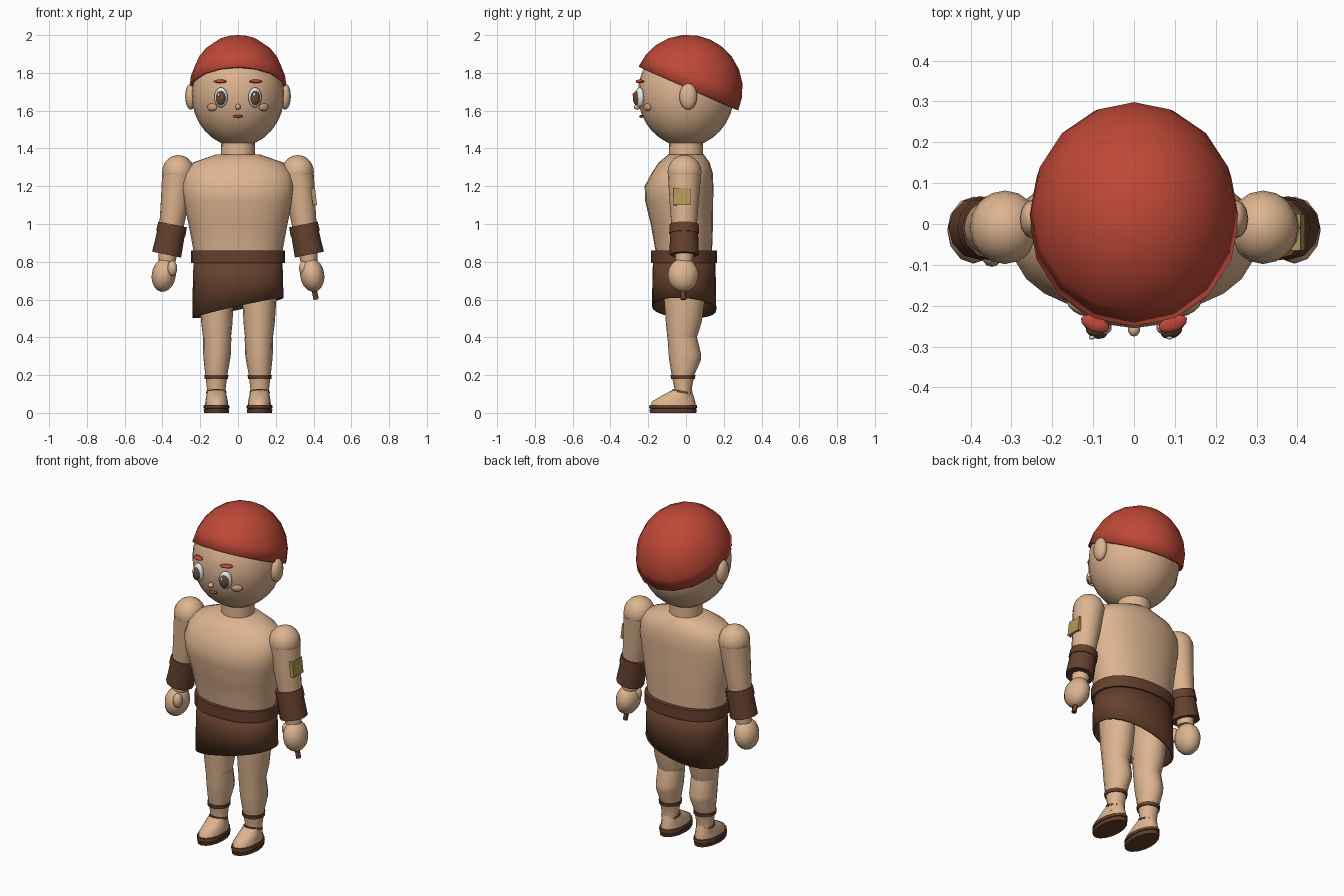
import bpy, bmesh, math
from mathutils import Vector, Matrix

if "Cube" in bpy.data.objects:
    bpy.data.objects.remove(bpy.data.objects["Cube"])


def mat(name, r, g, b):
    m = bpy.data.materials.new(name)
    m.diffuse_color = (r, g, b, 1)
    m.use_nodes = True
    m.node_tree.nodes["Principled BSDF"].inputs["Base Color"].default_value = m.diffuse_color
    return m


SKIN = mat("skin", .73, .46, .28)
RED = mat("red hair", .52, .065, .038)
BROWN = mat("leather brown", .13, .052, .026)
GOLD = mat("gold", .46, .31, .10)
WHITE = mat("eye white", .85, .85, .85)
IRIS = mat("iris brown", .14, .07, .04)
CHEEK = mat("cheek tan", .60, .33, .18)
MOUTH = mat("mouth red", .30, .06, .04)


def finish(name, bm, material, angle=50):
    bmesh.ops.recalc_face_normals(bm, faces=bm.faces)
    me = bpy.data.meshes.new(name)
    bm.to_mesh(me)
    bm.free()
    ob = bpy.data.objects.new(name, me)
    bpy.context.collection.objects.link(ob)
    me.materials.append(material)
    bpy.ops.object.select_all(action='DESELECT')
    ob.select_set(True)
    bpy.context.view_layer.objects.active = ob
    bpy.ops.object.shade_smooth_by_angle(angle=math.radians(angle))
    return ob


def ball(name, c, r, material, seg=16, rings=10, rx=0, ry=0, rz=0):
    bm = bmesh.new()
    rot = Matrix.Rotation(rz, 4, 'Z') @ Matrix.Rotation(ry, 4, 'Y') @ Matrix.Rotation(rx, 4, 'X')
    bmesh.ops.create_uvsphere(bm, u_segments=seg, v_segments=rings, radius=1,
                              matrix=Matrix.Translation(c) @ rot @ Matrix.Diagonal((*r, 1)))
    return finish(name, bm, material, 80)


def loft(name, rings, material, n=16, caps=True, power=1.0):
    """Stack of horizontal rings (cx, cy, z, rx, ry); power below 1 squares them."""
    bm = bmesh.new()
    loops = []
    for cx, cy, z, rx, ry in rings:
        loop = []
        for i in range(n):
            a = 2 * math.pi * i / n
            c, s = math.cos(a), math.sin(a)
            loop.append(bm.verts.new((cx + rx * math.copysign(abs(c) ** power, c),
                                      cy + ry * math.copysign(abs(s) ** power, s), z)))
        loops.append(loop)
    for a, b in zip(loops, loops[1:]):
        for i in range(n):
            bm.faces.new((a[i], a[(i + 1) % n], b[(i + 1) % n], b[i]))
    if caps:
        bm.faces.new(loops[0])
        bm.faces.new(loops[-1])
    return finish(name, bm, material)


def rod(name, p, q, r1, r2, material, n=12):
    p, q = Vector(p), Vector(q)
    bm = bmesh.new()
    m = Matrix.Translation((p + q) / 2) @ (q - p).to_track_quat('Z', 'Y').to_matrix().to_4x4()
    bmesh.ops.create_cone(bm, cap_ends=True, segments=n, radius1=r1, radius2=r2,
                          depth=(q - p).length, matrix=m)
    return finish(name, bm, material)


# Head, neck and tilted hair cap
ball("head", (0, 0, 1.69), (.247, .255, .28), SKIN, 24, 16)
loft("neck", [(0, 0, 1.33, .092, .092), (0, 0, 1.45, .09, .09)], SKIN)
bm = bmesh.new()
bmesh.ops.create_uvsphere(bm, u_segments=16, v_segments=12, radius=1)
bmesh.ops.delete(bm, geom=[v for v in bm.verts if v.co.z < -.01], context='VERTS')
bm.transform(Matrix.Translation((0, .013, 1.718)) @ Matrix.Rotation(-.415, 4, 'X')
             @ Matrix.Diagonal((.258, .288, .283, 1)))
hair = finish("hair_cap", bm, RED)
mod = hair.modifiers.new("thickness", 'SOLIDIFY')
mod.thickness = .014
mod.offset = -1

# Face
ball("nose", (0, -.258, 1.62), (.015, .018, .015), SKIN, 10, 8)
ball("mouth", (0, -.236, 1.57), (.027, .012, .008), MOUTH, 12, 6)
for s, side in ((-1, "left"), (1, "right")):
    turn = s * .36
    ball(side + "_eye", (s * .09, -.246, 1.67), (.037, .024, .053), WHITE, 16, 10, rz=turn)
    ball(side + "_iris", (s * .092, -.262, 1.667), (.027, .018, .038), IRIS, 16, 10, rz=turn)
    ball(side + "_eye_glint", (s * .095 - .008, -.278, 1.685), (.008, .005, .010), WHITE, 8, 6)
    ball(side + "_brow", (s * .095, -.244, 1.755), (.037, .02, .010), RED, 12, 6, rz=turn)
    ball(side + "_cheek", (s * .138, -.205, 1.618), (.031, .013, .02), CHEEK, 12, 8, rz=s * .6)
    ball(side + "_ear", (s * .25, .012, 1.675), (.03, .047, .07), SKIN, 12, 10)

# Torso, belt and slanted skirt
loft("torso", [(0, -.01, .78, .228, .145), (0, -.012, .86, .236, .15), (0, -.022, 1.0, .262, .165),
               (0, -.036, 1.12, .289, .18), (0, -.037, 1.2, .30, .182), (0, -.02, 1.27, .288, .162),
               (0, -.01, 1.325, .24, .135), (0, 0, 1.367, .12, .095)], SKIN, 24, power=.9)
loft("belt", [(0, -.01, .793, .248, .174), (0, -.01, .86, .248, .174)], BROWN, 24, power=.9)
skirt = loft("skirt", [(0, -.01, .81, .235, .165), (0, -.01, .7, .239, .168),
                       (0, -.01, .45, .243, .172)], BROWN, 24, caps=False, power=.9)
bm = bmesh.new()
bm.from_mesh(skirt.data)
bmesh.ops.bisect_plane(bm, geom=bm.verts[:] + bm.edges[:] + bm.faces[:], plane_co=(0, 0, .555),
                       plane_no=(-.218, .06, 1), clear_inner=True)
bm.to_mesh(skirt.data)
bm.free()
mod = skirt.modifiers.new("thickness", 'SOLIDIFY')
mod.thickness = .012
mod.offset = -1

for s, side in ((-1, "left"), (1, "right")):
    # Arm, bracer and hand
    ball(side + "_shoulder", (s * .316, -.008, 1.275), (.086, .09, .09), SKIN)
    loft(side + "_arm", [(s * .376, -.01, .80, .045, .045), (s * .35, -.01, 1.0, .066, .068),
                         (s * .332, -.01, 1.13, .076, .078), (s * .317, -.008, 1.26, .085, .088)], SKIN)
    rod(side + "_bracer", (s * .378, -.01, .838), (s * .354, -.01, .955), .078, .074, BROWN)
    rod(side + "_bracer_band", (s * .356, -.01, .95), (s * .346, -.01, .998), .079, .077, BROWN)
    ball(side + "_hand", (s * .393, -.015, .73), (.064, .082, .09), SKIN, 12, 10, ry=-s * .15)
    # Leg
    loft(side + "_thigh", [(s * .111, -.022, .39, .073, .076), (s * .112, -.012, .48, .083, .095),
                           (s * .113, -.008, .6, .09, .108), (s * .115, -.008, .75, .092, .12)], SKIN)
    loft(side + "_shin", [(s * .115, -.015, .07, .05, .046), (s * .115, -.015, .13, .05, .046),
                          (s * .115, -.016, .2, .058, .06), (s * .112, -.005, .28, .07, .084),
                          (s * .111, -.006, .31, .073, .086), (s * .11, -.02, .4, .075, .078)], SKIN)
    loft(side + "_shin_band", [(s * .115, -.016, .18, .062, .063),
                               (s * .115, -.016, .2, .064, .066)], BROWN)
    # Foot and sandal
    loft(side + "_foot", [(s * .113, -.068, .035, .062, .118), (s * .113, -.066, .06, .06, .115),
                          (s * .114, -.045, .09, .054, .085), (s * .115, -.02, .122, .047, .05)], SKIN)
    loft(side + "_sole", [(s * .114, -.068, 0, .066, .122), (s * .114, -.068, .018, .068, .126)], BROWN)
    loft(side + "_insole", [(s * .114, -.068, .018, .064, .12), (s * .114, -.068, .024, .064, .12),
                            (s * .114, -.068, .025, .069, .128), (s * .114, -.068, .043, .067, .125)], BROWN)
    rod(side + "_ankle_strap", (s * .115, -.022, .105), (s * .115, -.020, .118), .054, .052, BROWN)

ball("left_thumb", (-.348, -.075, .765), (.026, .03, .042), SKIN, 12, 8)
ball("right_thumb", (.35, -.035, .765), (.027, .03, .04), SKIN, 12, 8)

# Stick end held in the right hand, and the arm patch
rod("stick", (.385, -.015, .74), (.414, -.015, .60), .014, .014, BROWN, 8)
bm = bmesh.new()
bmesh.ops.create_cube(bm, size=1, matrix=Matrix.Translation((.402, -.02, 1.145))
                      @ Matrix.Rotation(-.12, 4, 'Y') @ Matrix.Diagonal((.022, .09, .09, 1)))
finish("arm_patch", bm, GOLD, 30)
